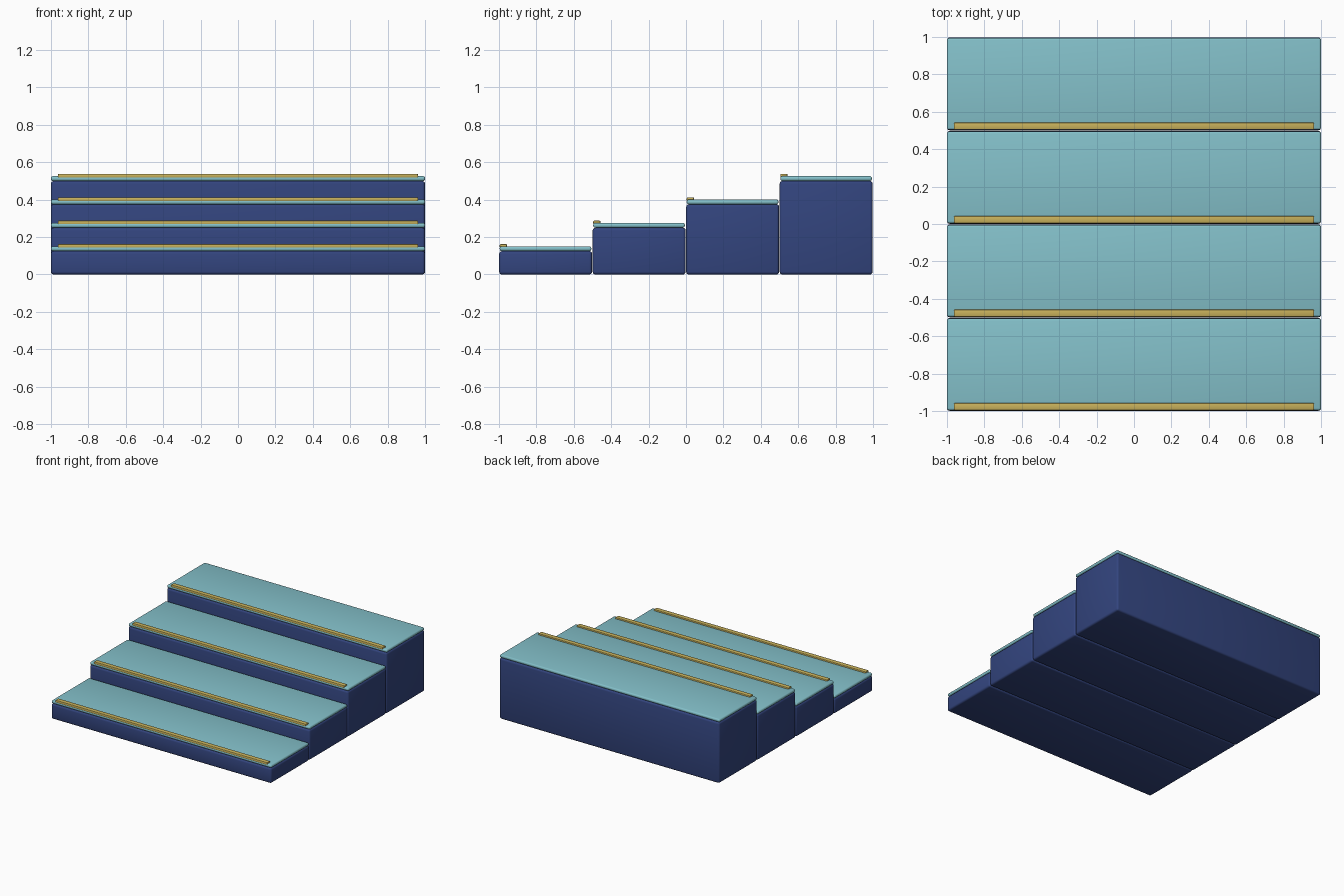
import bpy

if "Cube" in bpy.data.objects:
    bpy.data.objects.remove(bpy.data.objects["Cube"])

def material(name, col):
    m = bpy.data.materials.new(name)
    m.diffuse_color = (*col, 1)
    m.use_nodes = True
    m.node_tree.nodes["Principled BSDF"].inputs["Base Color"].default_value = m.diffuse_color
    return m

NAVY = material("navy blue", (0.033, 0.059, 0.21))
TEAL = material("pale teal", (0.23, 0.53, 0.59))
GOLD = material("muted gold", (0.58, 0.44, 0.105))

def rounded_box(name, x, y, z, mat, bevel, segments=3):
    """Bevelled box from (min, max) ranges."""
    bpy.ops.mesh.primitive_cube_add(size=1, location=(sum(x) / 2, sum(y) / 2, sum(z) / 2))
    ob = bpy.context.object
    ob.name = name
    ob.scale = (x[1] - x[0], y[1] - y[0], z[1] - z[0])
    bpy.ops.object.transform_apply(location=False, rotation=False, scale=True)
    mod = ob.modifiers.new("rounded edges", "BEVEL")
    mod.width = bevel
    mod.segments = segments
    bpy.ops.object.modifier_apply(modifier=mod.name)
    ob.data.materials.append(mat)
    bpy.ops.object.shade_smooth_by_angle(angle=0.6)

STEPS, RUN, RISE = 4, 0.5, 0.125
for i in range(STEPS):
    y0 = -1 + RUN * i
    top = RISE * (i + 1)
    # solid block under the step
    rounded_box(f"step_block_{i + 1}", (-1, 1), (y0 + 0.001, y0 + 0.498), (0, top), NAVY, 0.015)
    # tread slab
    rounded_box(f"tread_{i + 1}", (-1, 1), (y0 + 0.004, y0 + 0.494), (top, top + 0.026), TEAL, 0.011)
    # nosing strip along the front edge
    rounded_box(f"nosing_strip_{i + 1}", (-0.963, 0.963), (y0 + 0.004, y0 + 0.043),
                (top + 0.016, top + 0.038), GOLD, 0.006, 2)
